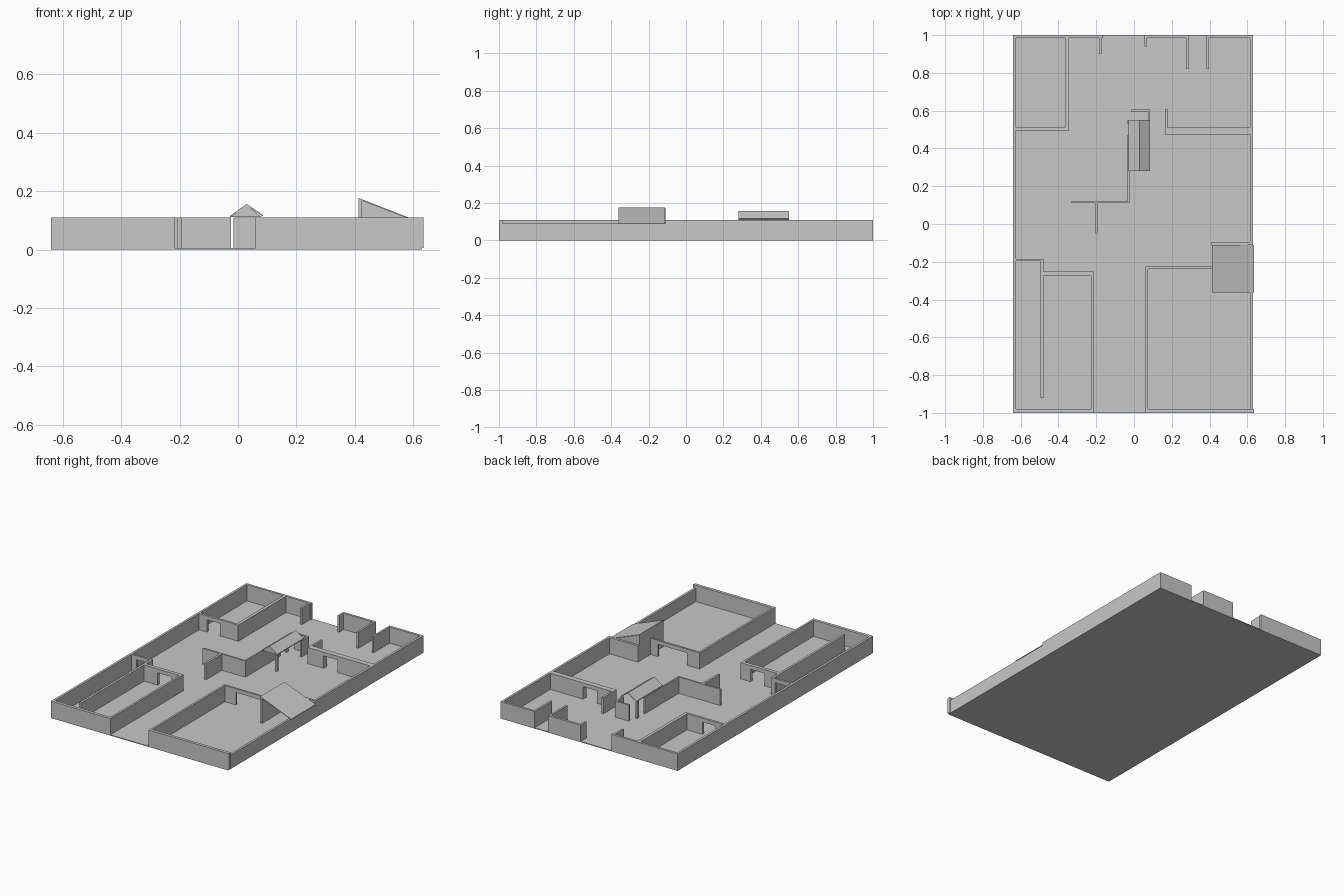
import bpy
import bmesh

old = bpy.data.objects.get("Cube")
if old:
    bpy.data.objects.remove(old)

GREY = (0.58, 0.58, 0.58, 1)
mat = bpy.data.materials.new("plain grey")
mat.use_nodes = True
mat.diffuse_color = GREY
mat.node_tree.nodes["Principled BSDF"].inputs["Base Color"].default_value = GREY

FLOOR, TOP, LOW, LINTEL = 0.005, 0.11, 0.09, 0.085


def finish(name, bm):
    bmesh.ops.recalc_face_normals(bm, faces=bm.faces)
    mesh = bpy.data.meshes.new(name)
    bm.to_mesh(mesh)
    bm.free()
    mesh.materials.append(mat)
    obj = bpy.data.objects.new(name, mesh)
    bpy.context.collection.objects.link(obj)


def add_box(bm, x0, x1, y0, y1, z0, z1):
    cube = bmesh.ops.create_cube(bm, size=1)
    for v in cube["verts"]:
        v.co.x = x1 if v.co.x > 0 else x0
        v.co.y = y1 if v.co.y > 0 else y0
        v.co.z = z1 if v.co.z > 0 else z0


def wall(name, x0, x1, y0, y1, top=TOP, door=None):
    """Upright wall; door is a span in x left open below a lintel."""
    bm = bmesh.new()
    if door:
        add_box(bm, x0, door[0], y0, y1, FLOOR, top)
        add_box(bm, door[1], x1, y0, y1, FLOOR, top)
        add_box(bm, door[0], door[1], y0, y1, LINTEL, top)
    else:
        add_box(bm, x0, x1, y0, y1, FLOOR, top)
    finish(name, bm)


def prism(name, profile, y0, y1):
    """Extrude an x-z outline along y."""
    bm = bmesh.new()
    face = bm.faces.new([bm.verts.new((x, y0, z)) for x, z in profile])
    ext = bmesh.ops.extrude_face_region(bm, geom=[face])
    for v in ext["geom"]:
        if isinstance(v, bmesh.types.BMVert):
            v.co.y = y1
    finish(name, bm)


# Ground slab
slab = bmesh.new()
add_box(slab, -0.64, 0.63, -1, 1, 0, FLOOR)
finish("floor", slab)

# Outer walls
wall("right_outer_wall", -0.64, -0.625, -1, 1)
wall("left_outer_wall", 0.615, 0.63, -0.11, 1)
wall("left_outer_low_wall", 0.615, 0.63, -1, -0.11, LOW)
wall("front_wall_right", -0.64, -0.215, -1, -0.98)
wall("front_wall_left", 0.06, 0.635, -1, -0.98)
wall("back_wall_right", -0.64, -0.165, 0.985, 1)
wall("back_wall_middle", 0.06, 0.285, 0.985, 1)
wall("back_wall_left", 0.385, 0.63, 0.985, 1)

# Short returns on the back openings
for i, (x, y) in enumerate([(-0.185, 0.9), (0.055, 0.94), (0.275, 0.82), (0.385, 0.82)]):
    wall(f"back_return_{i + 1}", x, x + 0.013, y, 1)

# Back right room
wall("back_room_side", -0.365, -0.345, 0.495, 1)
wall("back_room_front", -0.64, -0.345, 0.495, 0.51, door=(-0.57, -0.475))

# Back left room
wall("left_room_front", 0.17, 0.63, 0.475, 0.51, door=(0.28, 0.38))
wall("left_room_side", 0.165, 0.178, 0.475, 0.61)

# Front right room with its narrow corridor
wall("corridor_end", -0.64, -0.48, -0.197, -0.184, door=(-0.59, -0.51))
wall("corridor_side", -0.495, -0.48, -0.92, -0.184)
wall("front_room_back", -0.48, -0.215, -0.275, -0.252, door=(-0.385, -0.285))
wall("front_room_side", -0.228, -0.215, -1, -0.252)

# Front left room
wall("large_room_side", 0.06, 0.073, -1, -0.225)
wall("large_room_back", 0.06, 0.415, -0.237, -0.225, door=(0.15, 0.36))

# Shed with a sloping roof
wall("shed_back", 0.41, 0.63, -0.11, -0.095)
wall("shed_side", 0.412, 0.424, -0.36, -0.095)
prism("shed_side_upper", [(0.412, TOP), (0.424, TOP), (0.424, 0.168), (0.412, 0.172)], -0.36, -0.11)
prism("shed_gable", [(0.412, TOP), (0.575, TOP), (0.412, 0.172)], -0.12, -0.11)
prism("shed_roof", [(0.412, 0.177), (0.635, 0.09), (0.635, 0.086), (0.412, 0.172)], -0.362, -0.112)

# Central walls
wall("centre_cross_wall", -0.33, -0.025, 0.11, 0.122)
wall("centre_spur", -0.207, -0.193, -0.05, 0.12)
wall("centre_long_wall", -0.034, -0.024, 0.11, 0.47)

# Small gabled shelter
wall("shelter_back", -0.015, 0.085, 0.595, 0.607)
wall("shelter_back_corner", 0.073, 0.085, 0.53, 0.607)
wall("shelter_front_post", 0.068, 0.082, 0.28, 0.3)
wall("shelter_rear_post", -0.034, -0.024, 0.53, 0.55)
prism("shelter_roof", [(-0.028, 0.115), (0.03, 0.156), (0.085, 0.118),
                       (0.085, 0.113), (0.03, 0.151), (-0.028, 0.11)], 0.28, 0.55)
prism("shelter_gable", [(-0.024, 0.112), (0.08, 0.112), (0.03, 0.152)], 0.285, 0.29)
